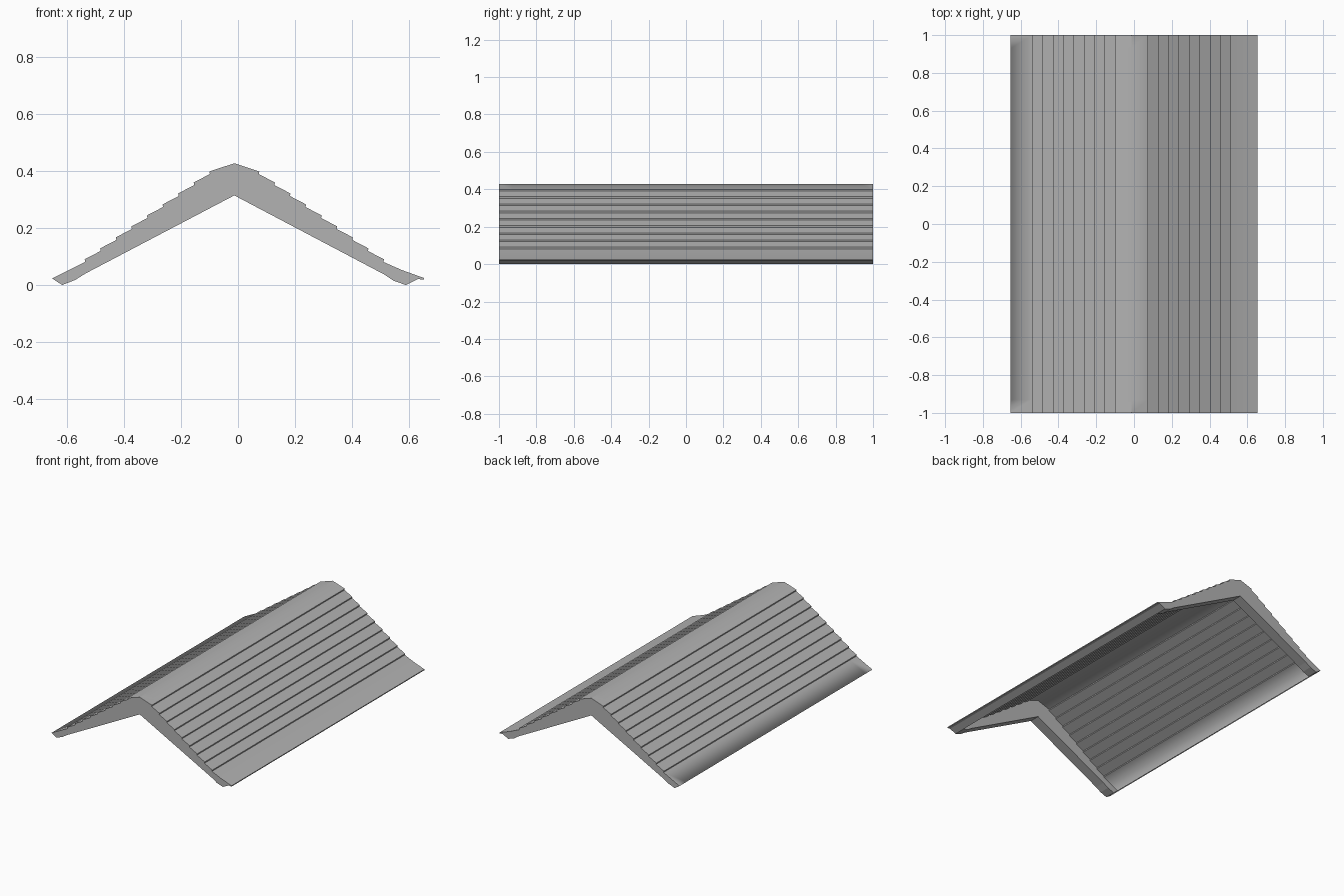
import bpy, bmesh

if "Cube" in bpy.data.objects:
    bpy.data.objects.remove(bpy.data.objects["Cube"])

RIDGE_X = -0.013      # the ridge sits slightly off centre
END, INNER = 1.0, 0.93  # gable ends occupy the last 0.07 of the length

grey = bpy.data.materials.new("plain grey")
grey.diffuse_color = (0.45, 0.45, 0.45, 1)
grey.use_nodes = True
grey.node_tree.nodes["Principled BSDF"].inputs["Base Color"].default_value = grey.diffuse_color


def make_object(name, bm):
    mesh = bpy.data.meshes.new(name)
    bm.to_mesh(mesh)
    bm.free()
    mesh.materials.append(grey)
    obj = bpy.data.objects.new(name, mesh)
    bpy.context.collection.objects.link(obj)
    return obj


def slope(side):
    """Overlapping boards stepping down from the ridge cap."""
    pts = []
    for i in range(9):
        u, z = 0.088 + 0.0548 * i, 0.399 - 0.0386 * i
        pts.append((RIDGE_X + side * u, z))
        pts.append((RIDGE_X + side * (u - 0.002), z - 0.009))
    return pts


# Cross-section: left eave lip, left boards, ridge, right boards, right eave lip
left_eave = [(-0.618, 0.0), (-0.653, 0.023)]
right_eave = [(0.575, 0.053), (0.653, 0.025), (0.653, 0.019), (0.632, 0.021), (0.59, 0.0)]
ridge = (RIDGE_X, 0.428)
top = left_eave + slope(-1)[::-1] + [ridge] + slope(1) + right_eave
soffit = [(0.547, 0.015), (0.516, 0.036), (RIDGE_X, 0.315), (-0.537, 0.04), (-0.572, 0.018)]

# Roof skin: single open sheet along the whole length
bm = bmesh.new()
rows = [[bm.verts.new((x, y, z)) for x, z in top] for y in (-END, -INNER, INNER, END)]
for a, b in zip(rows, rows[1:]):
    for i in range(len(top) - 1):
        bm.faces.new((a[i], a[i + 1], b[i + 1], b[i])).smooth = True
bm.normal_update()
bmesh.ops.reverse_faces(bm, faces=[f for f in bm.faces]) if sum(f.normal.z * f.calc_area() for f in bm.faces) < 0 else None
for e in bm.edges:
    mid = (e.verts[0].co + e.verts[1].co) / 2
    along = abs(e.verts[0].co.y - e.verts[1].co.y) > 0.01
    rounded = abs(mid.y) < 0.5 and (mid.z > 0.42 or mid.x < -0.65)
    flat = len(e.link_faces) == 2 and e.calc_face_angle(0) < 0.2
    e.smooth = (not along) or rounded or flat
make_object("roof_skin", bm)


# Gable ends: solid frames below the skin (their tops are the skin itself)
def gable(name, side):
    outline = top + soffit
    bm = bmesh.new()
    outer = [bm.verts.new((x, side * END, z)) for x, z in outline]
    inner = [bm.verts.new((x, side * INNER, z)) for x, z in outline]
    n = len(outline)
    bm.faces.new(outer if side > 0 else outer[::-1])
    bm.faces.new(inner[::-1] if side > 0 else inner)
    for i in range(len(top) - 1, n):
        j = (i + 1) % n
        quad = (outer[i], inner[i], inner[j], outer[j])
        bm.faces.new(quad if side > 0 else quad[::-1])
    # underside faces point down and outer faces point away
    for f in bm.faces:
        f.normal_update()
        if len(f.verts) == 4:
            if f.normal.z > 0:
                f.normal_flip()
        elif f.normal.y * side * (1 if f.verts[0] in outer else -1) < 0:
            f.normal_flip()
    make_object(name, bm)


gable("front_gable", -1)
gable("back_gable", 1)
